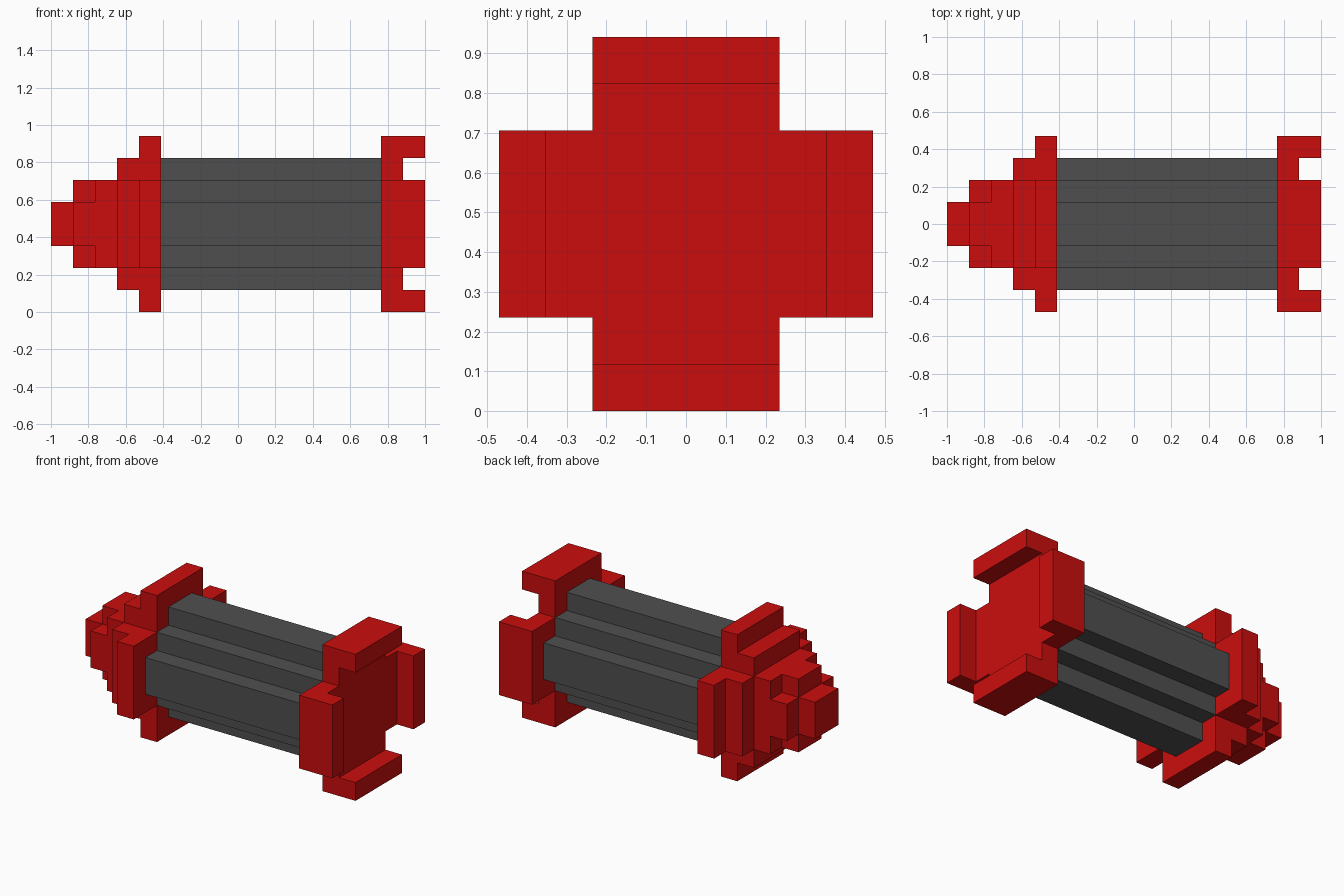
import bpy
import bmesh

if "Cube" in bpy.data.objects:
    bpy.data.objects.remove(bpy.data.objects["Cube"])

U = 2 / 17          # one block of the stepped grid
ZC = 4 * U          # height of the long axis


def material(name, rgb):
    m = bpy.data.materials.new(name)
    m.diffuse_color = (*rgb, 1)
    m.use_nodes = True
    m.node_tree.nodes["Principled BSDF"].inputs["Base Color"].default_value = m.diffuse_color
    return m


RED = material("red", (0.6, 0.004, 0.004))
GREY = material("dark grey", (0.078, 0.078, 0.078))


def stepped_outline(steps):
    """Closed four-way symmetric outline from (half width, half height) steps."""
    q = [steps[0]]
    for a, b in zip(steps, steps[1:]):
        q += [(b[0], a[1]), b]
    return (q + [(-y, z) for y, z in reversed(q)]
            + [(-y, -z) for y, z in q] + [(y, -z) for y, z in reversed(q)])


def add_prism(bm, x0, x1, outline):
    """Extrude a y/z outline along x; all values in grid blocks, x from the tip."""
    x0, x1 = (x0 - 8.5) * U, (x1 - 8.5) * U
    face = bm.faces.new([bm.verts.new((x0, y * U, z * U + ZC)) for y, z in outline])
    ext = bmesh.ops.extrude_face_region(bm, geom=[face], use_keep_orig=True)
    verts = [g for g in ext["geom"] if isinstance(g, bmesh.types.BMVert)]
    bmesh.ops.translate(bm, verts=verts, vec=(x1 - x0, 0, 0))


def build(name, mat, prisms):
    bm = bmesh.new()
    for x0, x1, outline in prisms:
        add_prism(bm, x0, x1, outline)
    bmesh.ops.recalc_face_normals(bm, faces=bm.faces)
    me = bpy.data.meshes.new(name)
    bm.to_mesh(me)
    bm.free()
    me.materials.append(mat)
    ob = bpy.data.objects.new(name, me)
    bpy.context.collection.objects.link(ob)


def cross(arm, half):
    return stepped_outline([(arm, half), (half, arm)])


def block(y0, y1, z0, z1):
    return [(y0, z0), (y1, z0), (y1, z1), (y0, z1)]


# Stepped grey body
build("body", GREY, [(5, 15, stepped_outline([(3, 1), (2, 2), (1, 3)]))])

# Nose, widening in steps from the tip to the collar
build("nose", RED, [
    (0, 1, stepped_outline([(1, 1)])),
    (1, 2, cross(2, 1)),
    (2, 3, stepped_outline([(2, 2)])),
    (3, 4, cross(3, 2)),
])
build("front_collar", RED, [(4, 5, cross(4, 2))])

# Tail plate and its four fins
build("tail_plate", RED, [(15, 16, cross(4, 2))])
for side, s in (("right", 1), ("left", -1)):
    build(f"tail_fin_{side}", RED, [(16, 17, block(3 * s, 4 * s, -2, 2))])
for side, s in (("top", 1), ("bottom", -1)):
    build(f"tail_fin_{side}", RED, [(16, 17, block(-2, 2, 3 * s, 4 * s))])
